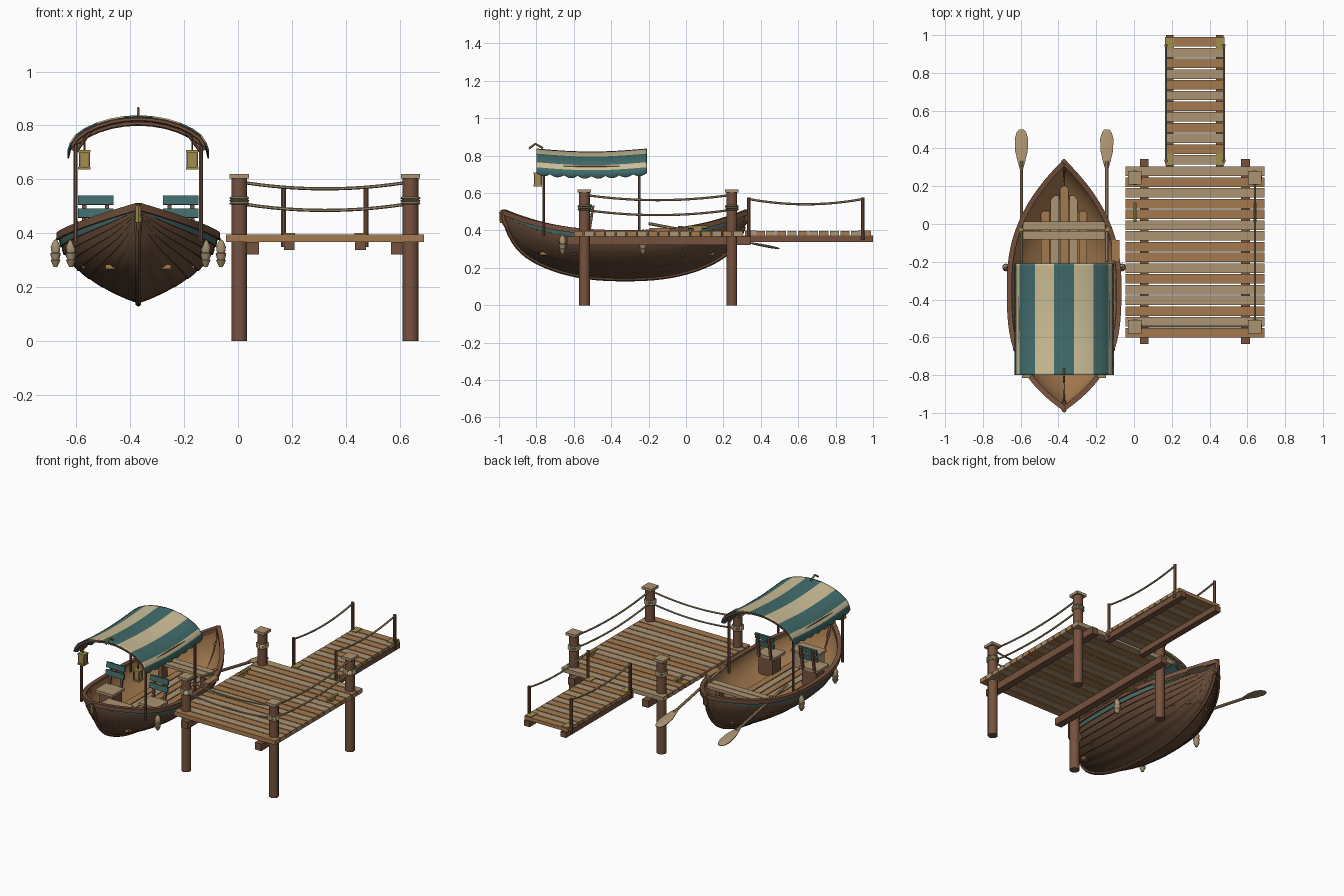
import bpy, math
from mathutils import Vector

if "Cube" in bpy.data.objects:
    bpy.data.objects.remove(bpy.data.objects["Cube"])


def srgb(r, g, b):
    return [((c / 255 + 0.055) / 1.055) ** 2.4 for c in (r, g, b)] + [1]


def material(name, *rgb):
    m = bpy.data.materials.new(name)
    m.diffuse_color = srgb(*rgb)
    m.use_nodes = True
    m.node_tree.nodes["Principled BSDF"].inputs["Base Color"].default_value = m.diffuse_color
    return m


LIGHT = material("weathered wood", 172, 147, 113)
MID = material("warm wood", 165, 122, 79)
POST = material("brown timber", 118, 82, 62)
HULL = material("dark hull wood", 102, 74, 55)
TEAL = material("teal paint", 66, 108, 108)
CREAM = material("cream cloth", 204, 190, 150)
ROPE = material("rope", 164, 146, 112)
GOLD = material("brass", 160, 143, 76)


def mesh(name, verts, faces, mats, index=None):
    me = bpy.data.meshes.new(name)
    me.from_pydata([tuple(v) for v in verts], [], faces)
    for m in mats:
        me.materials.append(m)
    if index:
        for p in me.polygons:
            p.material_index = index(p)
    ob = bpy.data.objects.new(name, me)
    bpy.context.collection.objects.link(ob)
    return ob


def box(name, x0, x1, y0, y1, z0, z1, mat, tilt=0):
    c = Vector(((x0 + x1) / 2, (y0 + y1) / 2, (z0 + z1) / 2))
    v = [Vector((x, y, z)) - c for x in (x0, x1) for y in (y0, y1) for z in (z0, z1)]
    f = [(0, 1, 3, 2), (4, 6, 7, 5), (0, 4, 5, 1), (2, 3, 7, 6), (0, 2, 6, 4), (1, 5, 7, 3)]
    ob = mesh(name, v, f, [mat])
    ob.location, ob.rotation_euler.x = c, tilt
    return ob


def tube(name, pts, r, mat, n=8, flat=(1, 1)):
    """Sweep an n-sided section along points; r is a radius or a list of radii."""
    pts = [Vector(p) for p in pts]
    rs = r if isinstance(r, list) else [r] * len(pts)
    verts, faces = [], []
    for i, p in enumerate(pts):
        t = (pts[min(i + 1, len(pts) - 1)] - pts[max(i - 1, 0)]).normalized()
        a = t.cross(Vector((0, 1, 0) if abs(t.z) > 0.95 else (0, 0, 1))).normalized()
        b = a.cross(t)
        for k in range(n):
            w = 2 * math.pi * (k + 0.5) / n
            verts.append(p + rs[i] * (a * math.cos(w) * flat[0] + b * math.sin(w) * flat[1]))
    for i in range(len(pts) - 1):
        for k in range(n):
            j = (k + 1) % n
            faces.append((i * n + k, i * n + j, i * n + n + j, i * n + n + k))
    faces += [tuple(range(n))[::-1], tuple(range(len(verts) - n, len(verts)))]
    return mesh(name, verts, faces, [mat])


def sagging_rope(name, a, b, sag):
    a, b = Vector(a), Vector(b)
    pts = [a.lerp(b, i / 12) - Vector((0, 0, sag * 4 * (i / 12) * (1 - i / 12))) for i in range(13)]
    tube(name, pts, 0.006, ROPE, 6)


# ---------- Dock ----------
for i, c in enumerate("MLMLLMLMMLLMMLML"):
    y = -0.60 + i * 0.0569
    box("dock_plank", -0.045, 0.69, y, y + 0.05, 0.368, 0.396, LIGHT if c == "L" else MID)
for x in (0.055, 0.59):
    box("dock_beam", x - 0.023, x + 0.023, -0.635, 0.345, 0.322, 0.368, POST)
for x in (0.005, 0.64):
    for y in (-0.543, 0.245):
        tube("dock_post", [(x, y, 0), (x, y, 0.605)], 0.03, POST, 12)
        box("post_cap", x - 0.036, x + 0.036, y - 0.036, y + 0.036, 0.603, 0.62, LIGHT)
        for k in range(3):
            z = 0.511 + k * 0.01
            tube("post_lashing", [(x, y, z - 0.005), (x, y, z), (x, y, z + 0.005)],
                 [0.033, 0.039, 0.033], ROPE, 12)
    box("cleat_base", x - 0.008, x + 0.008, 0.04, 0.085, 0.396, 0.413, GOLD)
    tube("cleat_bar", [(x, 0.01, 0.418), (x, 0.115, 0.418)], 0.009, GOLD, 6)
for z in (0.587, 0.507):
    sagging_rope("front_rope", (0.03, -0.543, z), (0.615, -0.543, z), 0.022)
    sagging_rope("side_rope", (0.64, -0.52, z), (0.64, 0.22, z), 0.025)

# ---------- Gangway ----------
for i in range(12):
    y = 0.315 + i * 0.0567
    box("gangway_plank", 0.165, 0.48, y, y + 0.05, 0.374, 0.396, MID if i % 2 else LIGHT)
for x, s in ((0.19, -1), (0.455, 1)):
    box("gangway_beam", x - 0.02, x + 0.02, 0.30, 1.0, 0.338, 0.374, POST)
    rx = 0.3225 + s * 0.153
    for y in (0.335, 0.945):
        tube("gangway_post", [(rx, y, 0.35), (rx, y, 0.576)], 0.01, POST)
        box("corner_plate", x - 0.022, x + 0.022, y - 0.025, y + 0.04, 0.396, 0.401, GOLD)
    sagging_rope("gangway_rope", (rx, 0.335, 0.568), (rx, 0.945, 0.568), 0.028)

# ---------- Boat hull ----------
CX, CY, HALF = -0.37, -0.325, 0.65


def beam(v):
    return 0.29 * (1 - abs(v) ** (3.2 if v < 0 else 2.3))


def sheer(v):
    return 0.385 + 0.11 * abs(v) ** 2.5


def keel(v):
    return 0.14 + 0.2 * abs(v) ** 2.5 + 0.13 * abs(v) ** 14


def hull_point(v, u, side, inset=0.0, out=0.0):
    w = math.sin(math.pi / 2 * u ** 0.85)
    k = min(keel(v) + inset, sheer(v))
    x = max(beam(v) - inset, 0) * w * (1 + out)
    return Vector((CX + side * x, CY + v * HALF, k + (sheer(v) - k) * u))


stations = [math.sin(math.pi / 2 * (-1 + i / 20)) for i in range(41)]


def hull_shell(name, rows, mats, inset=0.0, paint=None):
    """Both hull sides as grids; rows hold (height fraction, outward lap)."""
    verts, faces, n = [], [], len(rows)
    for side in (-1, 1):
        base = len(verts)
        for v in stations:
            verts += [hull_point(v, u, side, inset, o) for u, o in rows]
        for i in range(len(stations) - 1):
            for j in range(n - 1):
                a = base + i * n + j
                q = (a, a + n, a + n + 1, a + 1)
                faces.append(q if (side > 0) != (inset > 0) else q[::-1])
    return mesh(name, verts, faces, mats, paint)


# Overlapping strakes with a painted stripe below the rail
rows = []
for i in range(7):
    rows += [(i * 0.122, 0.022 if i else 0), ((i + 0.5) * 0.122, 0.012), ((i + 1) * 0.122, 0.0)]
rows += [(0.856, 0.015), (0.87, 0.015), (0.945, 0.015), (1, 0.015)]
stripe = len(rows) - 3
hull_shell("hull_planking", rows, [HULL, TEAL],
           paint=lambda p: 1 if p.index % (len(rows) - 1) == stripe else 0)
hull_shell("hull_lining", [(i / 10, 0) for i in range(11)], [MID], inset=0.014)
for s in (-1, 1):
    rail = [hull_point(v, 1, s) + Vector((0, 0, 0.004)) for v in stations]
    tube("gunwale", rail, 0.019, POST, 4)
tube("keel", [hull_point(v, 0, 1) for v in stations], 0.012, HULL, 6)
for s in (-1, 1):
    y = CY + s * HALF
    tube("stem_head", [(CX, y - s * 0.03, 0.40), (CX, y - s * 0.002, 0.45), (CX, y + s * 0.006, 0.51)],
         [0.014, 0.017, 0.013], POST, 8)
tube("stem_band", [(CX, CY - HALF - 0.008, 0.44), (CX, CY - HALF - 0.012, 0.50)], 0.012, GOLD, 6)

# ---------- Boat interior ----------
for i, end in enumerate((0.07, 0.15, 0.20, 0.15, 0.07)):
    x = CX + (i - 2) * 0.05
    box("floor_board", x - 0.022, x + 0.022, -0.78, end, 0.268, 0.285, LIGHT if i % 2 else MID)
for y in (-0.082, -0.032):
    box("rowing_bench", -0.59, -0.15, y, y + 0.045, 0.375, 0.393, LIGHT)
for x in (-0.52, -0.22):
    box("bench_support", x - 0.015, x + 0.015, -0.06, -0.01, 0.26, 0.375, POST)
box("bow_locker", CX - 0.08, CX + 0.08, -0.79, -0.69, 0.28, 0.385, LIGHT)
box("locker_lid", CX - 0.09, CX + 0.09, -0.80, -0.68, 0.385, 0.40, LIGHT)
box("boarding_step", -0.12, -0.078, -0.195, -0.085, 0.392, 0.412, MID)
for s in (-1, 1):
    x = CX + s * 0.158
    box("seat_pedestal", x - 0.05, x + 0.05, -0.61, -0.52, 0.27, 0.385, POST)
    box("seat", x - 0.066, x + 0.066, -0.635, -0.515, 0.385, 0.402, LIGHT)
    for dx in (-0.042, 0.042):
        box("back_stile", x + dx - 0.008, x + dx + 0.008, -0.512, -0.50, 0.385, 0.535, POST, -0.15)
    for z, y in ((0.458, -0.515), (0.505, -0.508)):
        box("back_slat", x - 0.066, x + 0.066, y - 0.008, y + 0.004, z, z + 0.034, TEAL, -0.15)

# ---------- Canopy ----------
half = [(0, .838), (.053, .835), (.105, .826), (.155, .811), (.2, .79), (.235, .765), (.253, .738), (.263, .708)]
arc = [(-x, z) for x, z in half[:0:-1]] + half
verts, faces, N = [], [], 48
for j in range(N + 1):
    t = j / N
    sag = 0.016 * math.sin(math.pi * t)
    for i, (x, z) in enumerate(arc):
        hem = 0.014 * abs(math.sin(math.pi * t * 8)) if i in (0, len(arc) - 1) else 0
        verts.append((CX + x, -0.80 + 0.59 * t, z - sag - hem))
m = len(arc)
for j in range(N):
    for i in range(m - 1):
        faces.append((j * m + i, j * m + i + 1, j * m + m + i + 1, j * m + m + i))


def cloth(p):
    x = abs(p.center.x - CX)
    return 1 if 0.053 < x < 0.155 or 0.235 < x < 0.253 else 0


canopy = mesh("canopy", verts, faces, [TEAL, CREAM], cloth)
thick = canopy.modifiers.new("thickness", "SOLIDIFY")
thick.thickness = 0.006
for y, drop in ((-0.79, 0.014), (-0.505, 0.03), (-0.22, 0.014)):
    tube("canopy_rib", [(CX + x * 0.97, y, z - drop) for x, z in arc[1:-1]], 0.009, POST, 6)
for s in (-1, 1):
    for y in (-0.76, -0.25):
        x = CX + s * 0.233
        tube("canopy_pole", [(x, y, 0.37), (x, y, 0.75)], 0.008, POST)
        tube("canopy_brace", [(x, y, 0.70), (x - s * 0.065, y, 0.79)], 0.006, POST, 6)
    tube("canopy_side_rail", [(CX + s * 0.236, -0.79, 0.74), (CX + s * 0.236, -0.22, 0.74)], 0.007, POST, 6)

    # Lanterns hanging from the front rib
    x, y = CX + s * 0.2, -0.792
    box("lantern_body", x - 0.017, x + 0.017, y - 0.017, y + 0.017, 0.645, 0.70, GOLD)
    for z in (0.636, 0.70):
        box("lantern_rim", x - 0.023, x + 0.023, y - 0.023, y + 0.023, z, z + 0.010, GOLD)
    for dx in (-0.018, 0.018):
        for dy in (-0.018, 0.018):
            tube("lantern_bar", [(x + dx, y + dy, 0.64), (x + dx, y + dy, 0.705)], 0.004, POST, 4)
    tube("lantern_hook", [(x, y, 0.71), (x, y, 0.775)], 0.004, POST, 6)

    # Oars resting on the rails
    ox = CX + s * 0.226
    a, b = Vector((ox, -0.20, 0.437)), Vector((ox, 0.50, 0.303))
    tube("oar_shaft", [a, a.lerp(b, 0.76)], 0.009, LIGHT)
    tube("oar_blade", [a.lerp(b, t) for t in (0.70, 0.76, 0.84, 0.93, 0.98, 1.0)],
         [0.009, 0.022, 0.036, 0.038, 0.027, 0.014], LIGHT, 8, (1, 0.2))
    tube("oarlock", [(ox, -0.03, 0.38), (ox, -0.03, 0.425)], 0.012, GOLD, 6)

    # Rope fenders on the sides
    for y, off in ((-0.23, 0.307), (-0.66, 0.25)):
        x = CX + s * off
        zs = (0.275, 0.285, 0.30, 0.303, 0.325, 0.328, 0.35, 0.365, 0.375)
        tube("fender", [(x, y, z) for z in zs],
             [.007, .012, .019, .015, .021, .016, .019, .012, .006], ROPE, 10)
        tube("fender_line", [(x, y, 0.37), (x - s * 0.02, y, 0.405)], 0.004, ROPE, 6)

# Brass finial on the front of the canopy
tube("canopy_finial", [(CX, -0.84, 0.838), (CX, -0.805, 0.863), (CX, -0.765, 0.840)], 0.006, GOLD, 6)

bpy.ops.object.select_all(action="SELECT")
bpy.context.view_layer.objects.active = canopy
bpy.ops.object.shade_smooth_by_angle(angle=math.radians(35))
